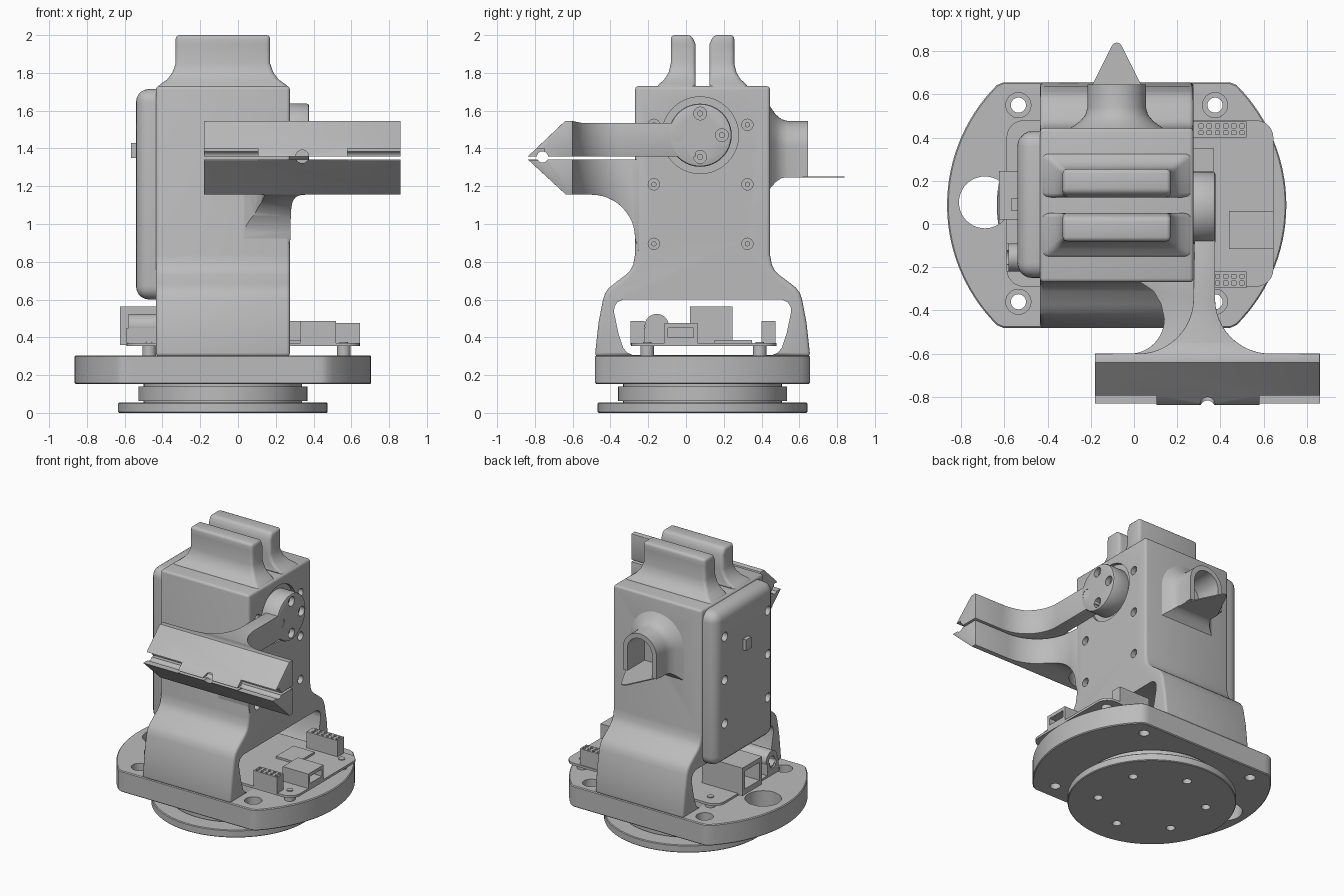
import bpy, bmesh
from math import radians, cos, sin, pi
from mathutils import Vector

if "Cube" in bpy.data.objects:
    bpy.data.objects.remove(bpy.data.objects["Cube"], do_unlink=True)

grey = bpy.data.materials.new("plain grey")
grey.use_nodes = True
grey.diffuse_color = (0.5, 0.5, 0.5, 1)
grey.node_tree.nodes["Principled BSDF"].inputs["Base Color"].default_value = (0.5, 0.5, 0.5, 1)

CX, CY = -0.08, 0.0875      # axis of the body and base


# ---------- helpers ----------
def loft(name, sections):
    """Skin a list of equal-length rings and cap both ends."""
    bm = bmesh.new()
    rings = [[bm.verts.new(p) for p in ring] for ring in sections]
    n = len(rings[0])
    for a, b in zip(rings, rings[1:]):
        for i in range(n):
            bm.faces.new((a[i], a[(i + 1) % n], b[(i + 1) % n], b[i]))
    bm.faces.new(rings[0])
    bm.faces.new(rings[-1])
    bmesh.ops.recalc_face_normals(bm, faces=bm.faces)
    me = bpy.data.meshes.new(name)
    bm.to_mesh(me)
    bm.free()
    me.materials.append(grey)
    ob = bpy.data.objects.new(name, me)
    bpy.context.collection.objects.link(ob)
    return ob


def place(axis, p, t):
    """2D point p in the plane across an axis, at distance t along it."""
    return {"x": (t, p[0], p[1]), "y": (p[0], t, p[1]), "z": (p[0], p[1], t)}[axis]


def prism(name, pts, axis, lo, hi):
    return loft(name, [[place(axis, p, t) for p in pts] for t in (lo, hi)])


def arc(cx, cy, r, a0, a1, n=12):
    return [(cx + r * cos(radians(a0 + (a1 - a0) * i / n)),
             cy + r * sin(radians(a0 + (a1 - a0) * i / n))) for i in range(n + 1)]


def cyl(name, c, r, axis, lo, hi, n=32):
    return prism(name, arc(c[0], c[1], r, 0, 360, n)[:-1], axis, lo, hi)


def box(name, x0, x1, y0, y1, z0, z1):
    return prism(name, [(x0, y0), (x1, y0), (x1, y1), (x0, y1)], "z", z0, z1)


def apply_mods(ob):
    bpy.context.view_layer.objects.active = ob
    for m in list(ob.modifiers):
        bpy.ops.object.modifier_apply(modifier=m.name)


def bevel(ob, width, seg=3, angle=50):
    m = ob.modifiers.new("bevel", "BEVEL")
    m.width, m.segments, m.limit_method = width, seg, "ANGLE"
    m.angle_limit = radians(angle)
    apply_mods(ob)
    return ob


def combine(ob, other, op="DIFFERENCE"):
    m = ob.modifiers.new("bool", "BOOLEAN")
    m.object, m.operation, m.solver = other, op, "EXACT"
    apply_mods(ob)
    bpy.data.objects.remove(other, do_unlink=True)
    return ob


def mirrored(half):
    """Half profile of (width, z) mirrored about the body centre."""
    return [(CY + w, z) for w, z in half] + [(CY - w, z) for w, z in reversed(half)]


# ---------- turntable and base plate ----------
foot = bevel(cyl("bottom_disc", (CX, CY), 0.555, "z", 0, 0.055, 96), 0.005, 1)
for a in range(30, 390, 60):
    p = (CX + 0.36 * cos(radians(a)), CY + 0.36 * sin(radians(a)))
    combine(foot, cyl("cutter", p, 0.03, "z", -0.1, 0.035, 20))
cyl("turntable_neck", (CX, CY), 0.42, "z", 0.04, 0.16, 64)
cyl("turntable_disc", (CX, CY), 0.448, "z", 0.063, 0.14, 96)

outline = [(x, max(CY - 0.568, min(CY + 0.568, y))) for x, y in arc(CX, CY, 0.785, 0, 360, 120)[:-1]]
base = bevel(prism("base_plate", outline, "z", 0.152, 0.305), 0.006, 1)
combine(base, cyl("cutter", (-0.69, 0.1), 0.12, "z", 0, 1, 40))
for x in (-0.535, 0.375):
    for y in (-0.36, 0.55):
        combine(base, cyl("cutter", (x, y), 0.035, "z", 0, 1))
        combine(base, cyl("cutter", (x, y), 0.058, "z", 0.23, 1))

# ---------- body with flared legs ----------
legs = [(0.57, 0.3), (0.55, 0.48), (0.527, 0.6), (0.515, 0.635), (0.495, 0.662), (0.46, 0.69), (0.40, 0.735),
        (0.38, 0.758), (0.367, 0.785), (0.357, 0.84), (0.357, 1.73)]
body = bevel(prism("body", mirrored(legs), "x", -0.435, 0.275), 0.018)
opening = [(0.37, 0.306), (0.40, 0.32), (0.42, 0.345), (0.445, 0.42), (0.468, 0.53), (0.467, 0.56),
           (0.452, 0.585), (0.42, 0.6)]
combine(body, prism("cutter", mirrored(opening), "x", -1, 1))
combine(body, cyl("cutter", (0.075, 1.47), 0.203, "x", 0.25, 0.4, 64))
holes = [(y, z) for y in (-0.17, 0.325) for z in (0.895, 1.21, 1.525)]
for h in holes:
    combine(body, cyl("cutter", h, 0.03, "x", 0.21, 0.4, 24))
    cyl("body_screw", h, 0.014, "x", 0.2, 0.25, 12)

# ---------- top grip fins ----------
flare = [(1.72, 0.105, 0.08), (1.74, 0.08, 0.062), (1.765, 0.045, 0.035), (1.8, 0.018, 0.012),
         (1.85, 0, 0), (1.95, 0, 0), (2.0, 0, 0)]
for name, s in (("front_fin", -1), ("back_fin", 1)):
    rings = []
    for z, dx, dy in flare:
        inner = CY + s * (0.058 if z == 2.0 else 0.036)
        outer = CY + s * (0.168 + dy)
        rings.append([(-0.33 - dx, inner, z), (0.17 + dx, inner, z), (0.17 + dx, outer, z), (-0.33 - dx, outer, z)])
    bevel(loft(name, rings), 0.02)

# ---------- side cover ----------
cover = bevel(box("side_cover", -0.54, -0.3, -0.25, 0.43, 0.6, 1.715), 0.07, 5)
for h in holes:
    combine(cover, cyl("cutter", h, 0.032, "x", -0.7, -0.48, 24))
box("cover_tab", -0.567, -0.5, 0.06, 0.12, 1.35, 1.43)

# ---------- jaws: plan outline crossed with side profile ----------
head = [(0.86, -0.6), (0.86, -0.9), (-0.18, -0.9), (-0.18, -0.6)]
upper_plan = ([(0.375, 0.05)] + arc(0.63, -0.345, 0.255, 180, 270) + head
              + arc(0.02, -0.345, 0.255, 270, 360) + [(0.282, 0.05)])
lower_plan = ([(0.27, -0.2)] + arc(0.58, -0.3, 0.3, 180, 270) + head
              + arc(-0.02, -0.44, 0.16, 270, 360) + [(0.125, -0.37), (0.09, -0.31), (0.03, -0.27), (0.0, -0.2)])
upper_side = [(0.06, 1.357), (-0.838, 1.357), (-0.64, 1.545), (-0.6, 1.545), (-0.55, 1.535), (0.06, 1.535)]
lower_side = ([(-0.2, 1.342), (-0.838, 1.342), (-0.635, 1.155)]
              + arc(-0.5, 0.925, 0.23, 90, 0) + [(-0.25, 0.85), (-0.2, 0.85)])


def jaw(name, plan, side):
    ob = prism(name, plan, "z", 0.5, 1.9)
    combine(ob, prism("cutter", side, "x", -1, 1), "INTERSECT")
    bevel(ob, 0.012, 2)
    combine(ob, cyl("cutter", (-0.76, 1.355), 0.03, "x", -1, 1, 24))
    combine(ob, cyl("cutter", (0.34, 1.357), 0.035, "y", -1, -0.65, 24))
    for x0, x1 in ((-0.3, 0.105), (0.58, 1)):
        combine(ob, box("cutter", x0, x1, -1, -0.75, 1.335, 1.4))
    return ob


jaw("lower_jaw", lower_plan, lower_side)
jaw("upper_jaw", upper_plan, upper_side)

# pivot disc of the moving jaw
pivot = bevel(cyl("jaw_pivot", (0.075, 1.47), 0.167, "x", 0.24, 0.377, 64), 0.012, 2)
for k in range(4):
    p = (0.075 + 0.115 * cos(k * pi / 2), 1.47 + 0.115 * sin(k * pi / 2))
    combine(pivot, cyl("cutter", p, 0.034, "x", 0.34, 0.5, 24))
    cyl("pivot_screw", p, 0.016, "x", 0.3, 0.35, 12)

# ---------- cable spout on the back ----------
rings = []
for y, d in ((0.43, 0.1), (0.45, 0.07), (0.475, 0.035), (0.505, 0.01), (0.54, 0), (0.645, 0)):
    r = 0.135 + d
    ring = arc(CX, 1.41, r, 0, 180, 24) + [(CX - r, 1.25 - d * 0.8), (CX + r, 1.25 - d * 0.8)]
    rings.append([place("y", p, y) for p in ring])
spout = loft("cable_spout", rings)
bore = arc(CX, 1.41, 0.1, 0, 180, 24) + [(CX - 0.1, 1.252), (CX + 0.1, 1.252)]
combine(spout, prism("cutter", bore, "y", 0.447, 0.8))
combine(body, cyl("cutter", (CX, 1.4), 0.04, "y", 0.36, 0.6, 24))
combine(spout, cyl("cutter", (CX, 1.4), 0.04, "y", 0.36, 0.6, 24))
tongue = [(-0.215, 0.46), (0.055, 0.46), (0.055, 0.6), (-0.055, 0.82), (-0.065, 0.835), (CX, 0.84),
          (-0.095, 0.835), (-0.105, 0.82), (-0.215, 0.6)]
prism("spout_tongue", tongue, "z", 1.245, 1.252)

# ---------- circuit board ----------
corner = 0.08
board = (arc(0.565, 0.4, corner, 0, 90, 6) + arc(-0.51, 0.4, corner, 90, 180, 6)
         + arc(-0.51, -0.21, corner, 180, 270, 6) + arc(0.565, -0.21, corner, 270, 360, 6))
prism("circuit_board", board, "z", 0.353, 0.37)
for x in (-0.47, 0.56):
    for y in (-0.205, 0.39):
        cyl("standoff", (x, y), 0.036, "z", 0.3, 0.355, 24)
        cyl("board_screw", (x, y), 0.022, "z", 0.36, 0.376, 16)
network = box("network_socket", -0.625, -0.3, 0.02, 0.245, 0.36, 0.562)
combine(network, box("cutter", -0.7, -0.5, 0.05, 0.215, 0.4, 0.53))
power = box("power_socket", -0.59, -0.32, -0.22, -0.09, 0.36, 0.45)
combine(power, cyl("cutter", (-0.155, 0.44), 0.035, "x", -0.7, -0.5, 20))
barrel = cyl("power_barrel", (-0.155, 0.46), 0.064, "x", -0.58, -0.32)
combine(barrel, cyl("cutter", (-0.155, 0.45), 0.035, "x", -0.7, -0.45, 20))
usb = box("data_socket", 0.44, 0.645, -0.115, 0.06, 0.36, 0.475)
combine(usb, box("cutter", 0.55, 0.7, -0.095, 0.04, 0.40, 0.45))
box("flat_chip", 0.2, 0.37, 0.15, 0.35, 0.365, 0.385)
for name, x0, y0 in (("back_header", 0.27, 0.4), ("front_header", 0.33, -0.295)):
    header = box(name, x0, 0.52, y0, y0 + 0.075, 0.36, 0.487)
    for i in range(6):
        for y in (y0 + 0.022, y0 + 0.053):
            x = 0.5 - i * 0.038
            if x > x0 + 0.015:
                combine(header, box("cutter", x - 0.01, x + 0.01, y - 0.009, y + 0.009, 0.46, 0.6))

# ---------- shading ----------
for ob in bpy.context.scene.objects:
    ob.select_set(ob.type == "MESH")
bpy.ops.object.shade_smooth_by_angle(angle=radians(35))
